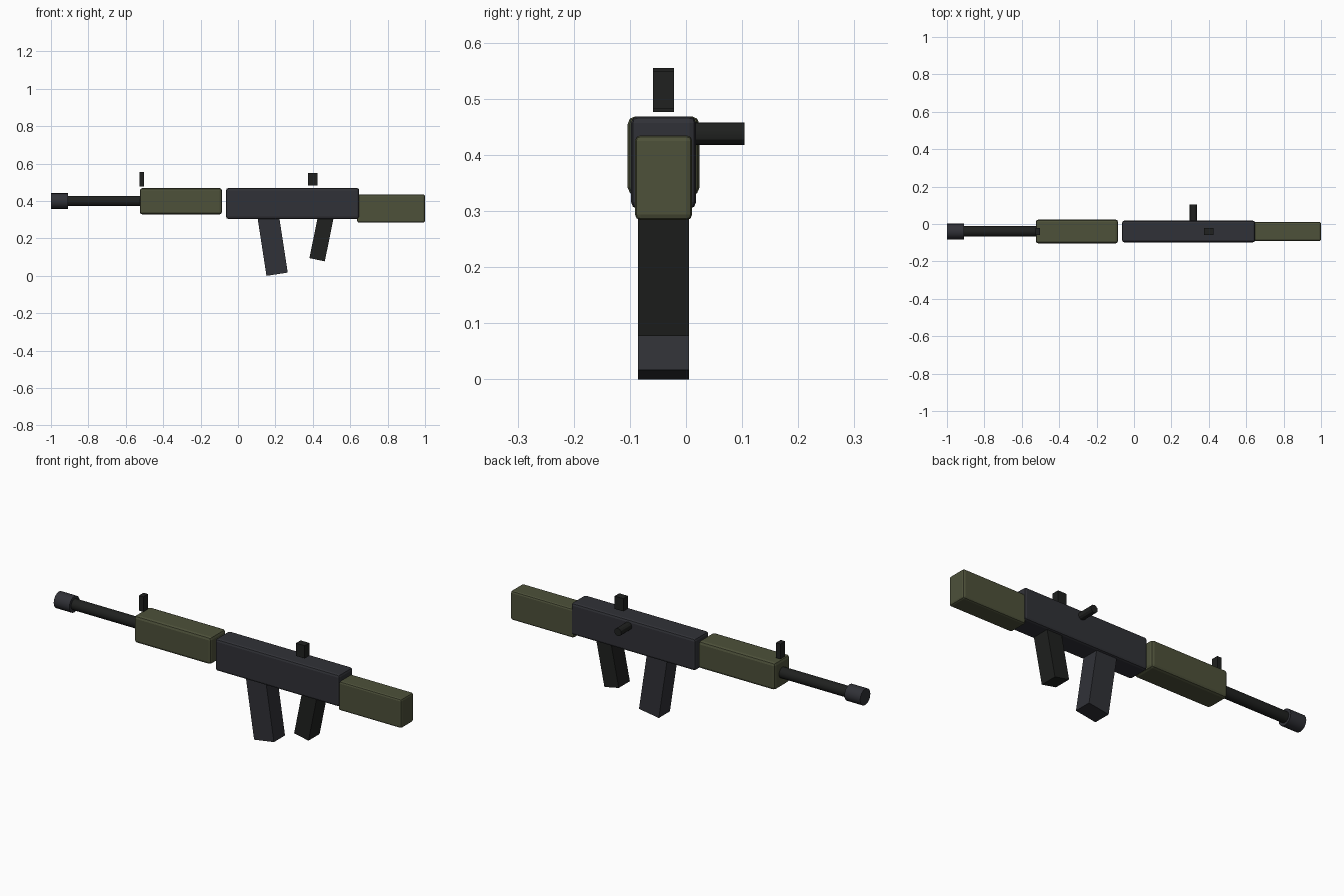
import bpy
from math import pi, sin, cos

if "Cube" in bpy.data.objects:
    bpy.data.objects.remove(bpy.data.objects["Cube"])

Y = -0.04  # centre line of the body


def material(name, rgb):
    m = bpy.data.materials.new(name)
    m.diffuse_color = (*rgb, 1)
    m.use_nodes = True
    m.node_tree.nodes["Principled BSDF"].inputs["Base Color"].default_value = m.diffuse_color
    return m


GUNMETAL = material("gunmetal", (0.030, 0.031, 0.038))
BLACK = material("black", (0.014, 0.015, 0.014))
OLIVE = material("olive", (0.075, 0.082, 0.042))


def finish(name, mat):
    ob = bpy.context.object
    ob.name = ob.data.name = name
    ob.data.materials.append(mat)
    return ob


def box(name, mat, x, z, width, bevel=0.0):
    """Box from x and z ranges, centred on the body line."""
    bpy.ops.mesh.primitive_cube_add(
        size=1, location=((x[0] + x[1]) / 2, Y, (z[0] + z[1]) / 2))
    ob = finish(name, mat)
    ob.scale = (x[1] - x[0], width, z[1] - z[0])
    bpy.ops.object.transform_apply(location=False, rotation=False, scale=True)
    if bevel:
        mod = ob.modifiers.new("bevel", "BEVEL")
        mod.width = bevel
        mod.segments = 2
    return ob


def slanted_box(name, mat, foot, size, tilt):
    """Box standing on its foot point (x, z), leaning in the x-z plane."""
    h = size[2] / 2
    bpy.ops.mesh.primitive_cube_add(
        size=1, location=(foot[0] + h * sin(tilt), Y, foot[1] + h * cos(tilt)),
        rotation=(0, tilt, 0))
    ob = finish(name, mat)
    ob.scale = size
    return ob


def rod(name, mat, radius, start, end, axis, sides=16):
    length = sum((b - a) ** 2 for a, b in zip(start, end)) ** 0.5
    rot = (0, pi / 2, 0) if axis == "x" else (pi / 2, 0, 0)
    bpy.ops.mesh.primitive_cylinder_add(
        vertices=sides, radius=radius, depth=length, rotation=rot,
        location=[(a + b) / 2 for a, b in zip(start, end)])
    ob = finish(name, mat)
    bpy.ops.object.shade_smooth_by_angle()
    return ob


# main body blocks
box("receiver", GUNMETAL, (-0.064, 0.648), (0.304, 0.469), 0.116, 0.012)
box("handguard", OLIVE, (-0.525, -0.085), (0.328, 0.469), 0.128, 0.014)
box("stock", OLIVE, (0.637, 1.0), (0.284, 0.435), 0.102, 0.010)

# barrel and muzzle
rod("barrel", BLACK, 0.028, (-0.95, Y, 0.4), (-0.48, Y, 0.4), "x")
rod("muzzle", GUNMETAL, 0.042, (-1.0, Y, 0.4), (-0.91, Y, 0.4), "x")

# magazine and grip
slanted_box("magazine", GUNMETAL, (0.209, 0.0085), (0.115, 0.091, 0.31), -0.152)
slanted_box("grip", BLACK, (0.423, 0.086), (0.084, 0.091, 0.24), 0.2)

# sights, set slightly above the body
box("front_sight", BLACK, (-0.527, -0.502), (0.477, 0.555), 0.038)
box("rear_sight", BLACK, (0.374, 0.424), (0.483, 0.549), 0.038)

# side handle
rod("charging_handle", BLACK, 0.02, (0.318, -0.0, 0.438), (0.318, 0.104, 0.438), "y", 12)
